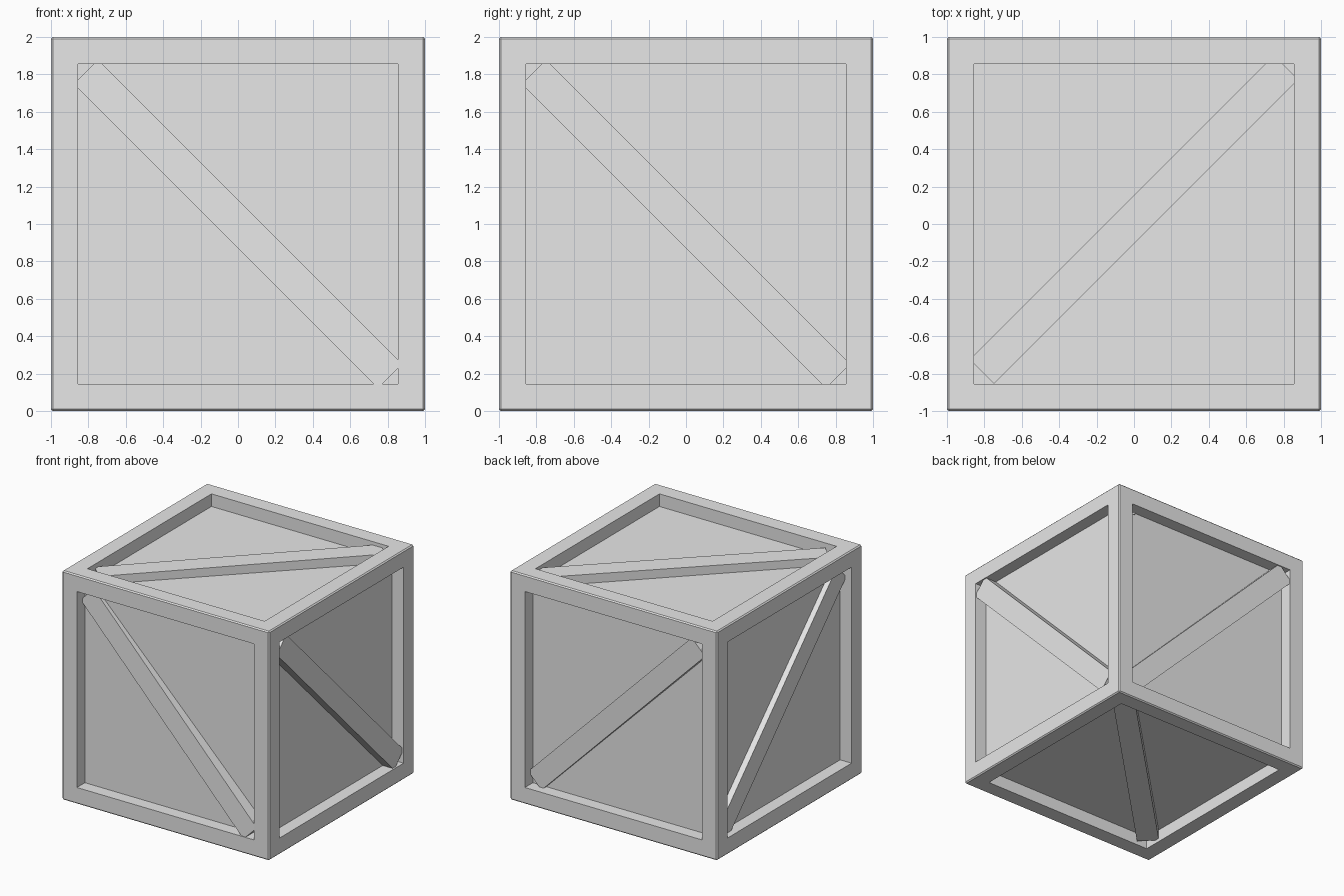
import bpy
import bmesh
from mathutils import Matrix, Vector

cube = bpy.data.objects.get("Cube")
if cube:
    bpy.data.objects.remove(cube, do_unlink=True)

RIM = 0.2        # width of the raised frame
BEVEL = 0.01     # worn outer edge
RECESS = 0.11    # how far the panels sit back
PLANK = 0.183    # brace width
HALF = 1.15      # half brace length, ends buried in the frame
CENTRE = Vector((0, 0, 1))

grey = bpy.data.materials.new("plain_grey")
grey.use_nodes = True
colour = (0.8, 0.8, 0.8, 1)
grey.diffuse_color = colour
grey.node_tree.nodes["Principled BSDF"].inputs["Base Color"].default_value = colour


def finish(bm, name):
    bmesh.ops.recalc_face_normals(bm, faces=bm.faces[:])
    mesh = bpy.data.meshes.new(name)
    bm.to_mesh(mesh)
    bm.free()
    mesh.materials.append(grey)
    obj = bpy.data.objects.new(name, mesh)
    bpy.context.collection.objects.link(obj)
    return obj


# Crate body: chamfered cube with a sunken panel in every side
bm = bmesh.new()
bmesh.ops.create_cube(bm, size=2, matrix=Matrix.Translation(CENTRE))
bmesh.ops.bevel(bm, geom=bm.edges[:], offset=BEVEL, segments=1,
                affect='EDGES', profile=0.5)
panels = [f for f in bm.faces if f.calc_area() > 1]
bmesh.ops.inset_individual(bm, faces=panels, thickness=RIM - BEVEL, depth=0)
bmesh.ops.inset_individual(bm, faces=panels, thickness=0, depth=-RECESS)
finish(bm, "crate_body")


def brace(name, normal, along, start_depth, end_depth, shift=(0, 0, 0)):
    """Diagonal plank whose face lies at the given depths below the frame."""
    normal, along = Vector(normal), Vector(along).normalized()
    side = normal.cross(along) * PLANK / 2
    middle = CENTRE + Vector(shift)
    bm = bmesh.new()
    rings = []
    for sign, depth in ((-1, start_depth), (1, end_depth)):
        end = middle + along * HALF * sign
        outer, inner = end + normal * (1 - depth), end + normal * (0.95 - RECESS)
        rings.append([bm.verts.new(p) for p in
                      (outer - side, outer + side, inner + side, inner - side)])
    a, b = rings
    bm.faces.new(a)
    bm.faces.new(b)
    for i in range(4):
        j = (i + 1) % 4
        bm.faces.new((a[i], a[j], b[j], b[i]))
    finish(bm, name)


# Diagonal braces, parallel on opposite sides and slightly uneven in depth
down_x, down_y, flat = (1, 0, -1), (0, 1, -1), (1, 1, 0)
brace("front_brace", (0, -1, 0), down_x, 0.08, 0.006)
brace("back_brace", (0, 1, 0), down_x, 0.01, 0.075)
brace("left_brace", (1, 0, 0), down_y, 0.01, 0.015)
brace("right_brace", (-1, 0, 0), down_y, 0.065, 0.055)
brace("top_brace", (0, 0, 1), flat, 0.04, 0.03, shift=(0, 0.025, 0))
brace("bottom_brace", (0, 0, -1), flat, 0.03, 0.04, shift=(0, 0.025, 0))
